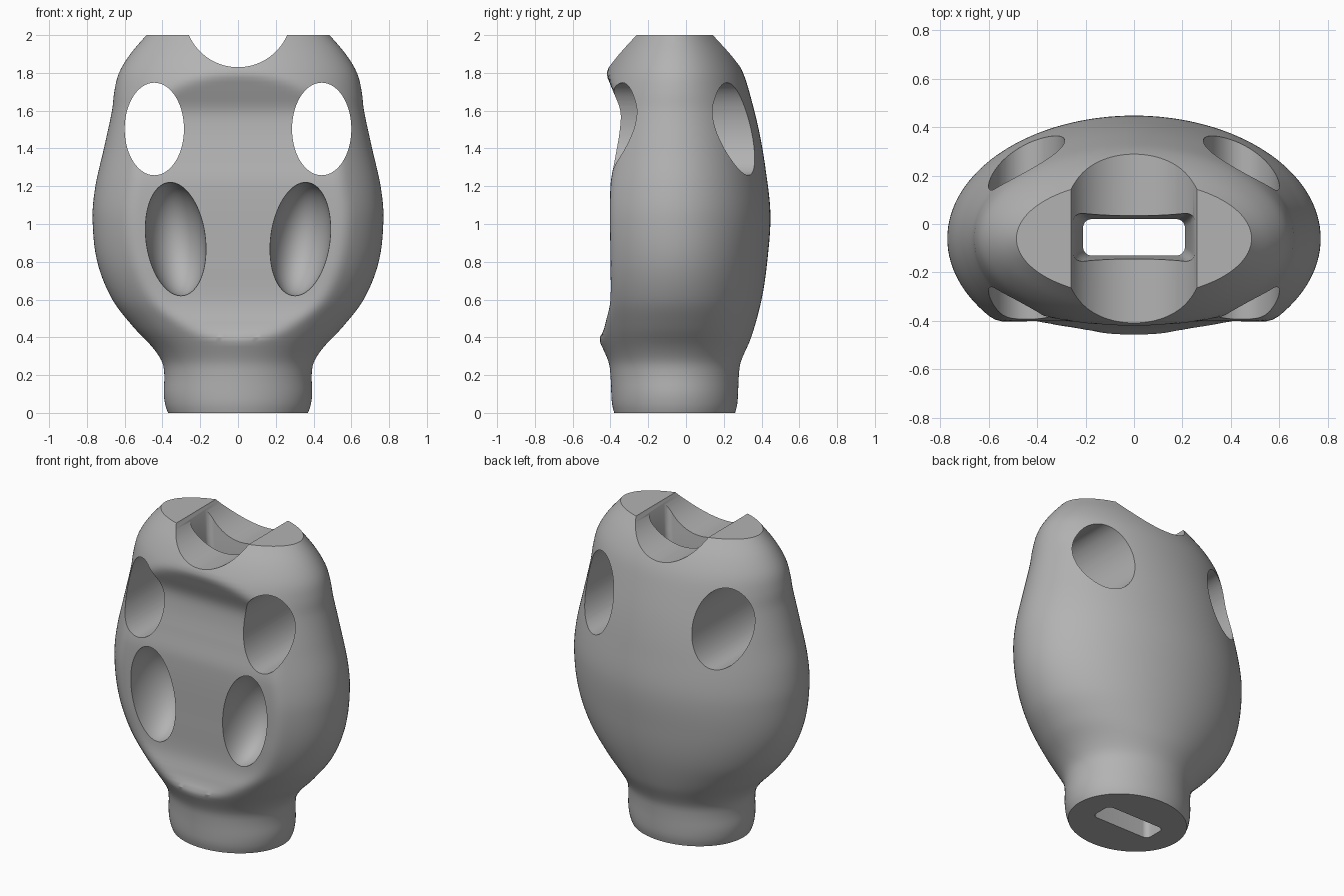
import bpy, bmesh, math
from mathutils import Vector, Matrix

cube = bpy.data.objects.get("Cube")
if cube:
    bpy.data.objects.remove(cube, do_unlink=True)

grey = bpy.data.materials.new("plain grey")
grey.use_nodes = True
COLOUR = (0.45, 0.45, 0.45, 1)
grey.diffuse_color = COLOUR
grey.node_tree.nodes["Principled BSDF"].inputs["Base Color"].default_value = COLOUR

CENTRE_Y = -0.06
TAU = math.tau


def sample(points, z):
    """Smooth monotone-friendly cubic through (z, value) points."""
    n = len(points)
    i = 0
    while i < n - 2 and z > points[i + 1][0]:
        i += 1

    def slope(k):
        a, b = points[max(k - 1, 0)], points[min(k + 1, n - 1)]
        return (b[1] - a[1]) / (b[0] - a[0])

    (z0, v0), (z1, v1) = points[i], points[i + 1]
    h = z1 - z0
    t = (z - z0) / h
    return ((2*t**3 - 3*t*t + 1) * v0 + (t**3 - 2*t*t + t) * h * slope(i)
            + (3*t*t - 2*t**3) * v1 + (t**3 - t*t) * h * slope(i + 1))


def loft(name, rings):
    """Closed skin through rings of equal length, capped at both ends."""
    bm = bmesh.new()
    loops = [[bm.verts.new(p) for p in ring] for ring in rings]
    n = len(loops[0])
    for a, b in zip(loops, loops[1:]):
        for i in range(n):
            bm.faces.new((a[i], a[(i + 1) % n], b[(i + 1) % n], b[i]))
    bm.faces.new(loops[0][::-1])
    bm.faces.new(loops[-1])
    bmesh.ops.recalc_face_normals(bm, faces=bm.faces)
    mesh = bpy.data.meshes.new(name)
    bm.to_mesh(mesh)
    bm.free()
    mesh.materials.append(grey)
    ob = bpy.data.objects.new(name, mesh)
    bpy.context.collection.objects.link(ob)
    return ob


# Body outline: half width, back depth and flattened front, by height
WIDTH = [(0, .37), (.03, .382), (.1, .393), (.2, .39), (.27, .402), (.35, .455), (.45, .55),
         (.6, .665), (.8, .745), (1.03, .77), (1.2, .755), (1.4, .71), (1.6, .667),
         (1.7, .655), (1.8, .63), (1.9, .57), (2, .485)]
BACK = [(0, .26), (.05, .272), (.2, .28), (.27, .29), (.4, .345), (.6, .40), (.8, .43),
        (1.05, .447), (1.3, .42), (1.5, .385), (1.7, .335), (1.8, .302), (1.9, .25), (2, .18)]
FRONT = [(0, .6), (.3, .6), (.4, .46), (.5, .42), (.6, .40), (.8, .40), (1.2, .40), (1.35, .375),
         (1.5, .35), (1.6, .348), (1.7, .385), (1.8, .43), (1.9, .5), (2, .6)]


def body_ring(z, sides=128):
    w, d, flat = sample(WIDTH, z), sample(BACK, z) - CENTRE_Y, sample(FRONT, z)
    ring = []
    for i in range(sides):
        a = TAU * i / sides
        y = CENTRE_Y + d * math.sin(a)
        # Soft clamp gives the front its flat grip face
        k = .025
        gap = y + flat
        if gap < k:
            y = -flat + (0 if gap < -k else (gap + k) ** 2 / (4 * k))
        ring.append((w * math.cos(a), y, z))
    return ring


body = loft("handle_body", [body_ring(i / 40) for i in range(81)])


def ellipse_cutter(name, x, z, rx, rz):
    return loft(name, [[(x + rx * math.cos(TAU * i / 96), y, z + rz * math.sin(TAU * i / 96))
                        for i in range(96)] for y in (-1, 1)])


def slot_ring(z, hx, hy, r=.035):
    ring = []
    for q, (sx, sy) in enumerate(((1, 1), (-1, 1), (-1, -1), (1, -1))):
        for i in range(9):
            a = TAU / 4 * (q + i / 8)
            ring.append((sx * (hx - r) + r * math.cos(a),
                         -.055 + sy * (hy - r) + r * math.sin(a), z))
    return ring


cutters = [ellipse_cutter("saddle_cutter", 0, 2.114, .284, .284),
           loft("slot_cutter", [slot_ring(-.1, .21, .075), slot_ring(1.68, .21, .075),
                                slot_ring(1.82, .232, .088), slot_ring(2.1, .262, .118)])]
for side, s in (("left", 1), ("right", -1)):
    # Through hole
    cutters.append(ellipse_cutter(side + "_hole_cutter", s * .443, 1.503, .157, .245))
    # Tilted finger dimple
    bm = bmesh.new()
    bmesh.ops.create_uvsphere(
        bm, u_segments=64, v_segments=40, radius=1,
        matrix=Matrix.Translation((s * .33, -.40, .92)) @ Matrix.Rotation(s * .13, 4, "Y")
        @ Matrix.Diagonal((.157, .25, .302, 1)))
    mesh = bpy.data.meshes.new(side + "_dimple_cutter")
    bm.to_mesh(mesh)
    bm.free()
    mesh.materials.append(grey)
    ob = bpy.data.objects.new(mesh.name, mesh)
    bpy.context.collection.objects.link(ob)
    cutters.append(ob)

# Cut everything out of the body, then drop the cutters
for c in cutters:
    mod = body.modifiers.new(c.name, "BOOLEAN")
    mod.operation, mod.solver, mod.object = "DIFFERENCE", "EXACT", c
bpy.ops.object.select_all(action="DESELECT")
bpy.context.view_layer.objects.active = body
body.select_set(True)
for c in cutters:
    bpy.ops.object.modifier_apply(modifier=c.name)
for c in cutters:
    bpy.data.objects.remove(c, do_unlink=True)
bpy.ops.object.shade_smooth_by_angle(angle=math.radians(32))
